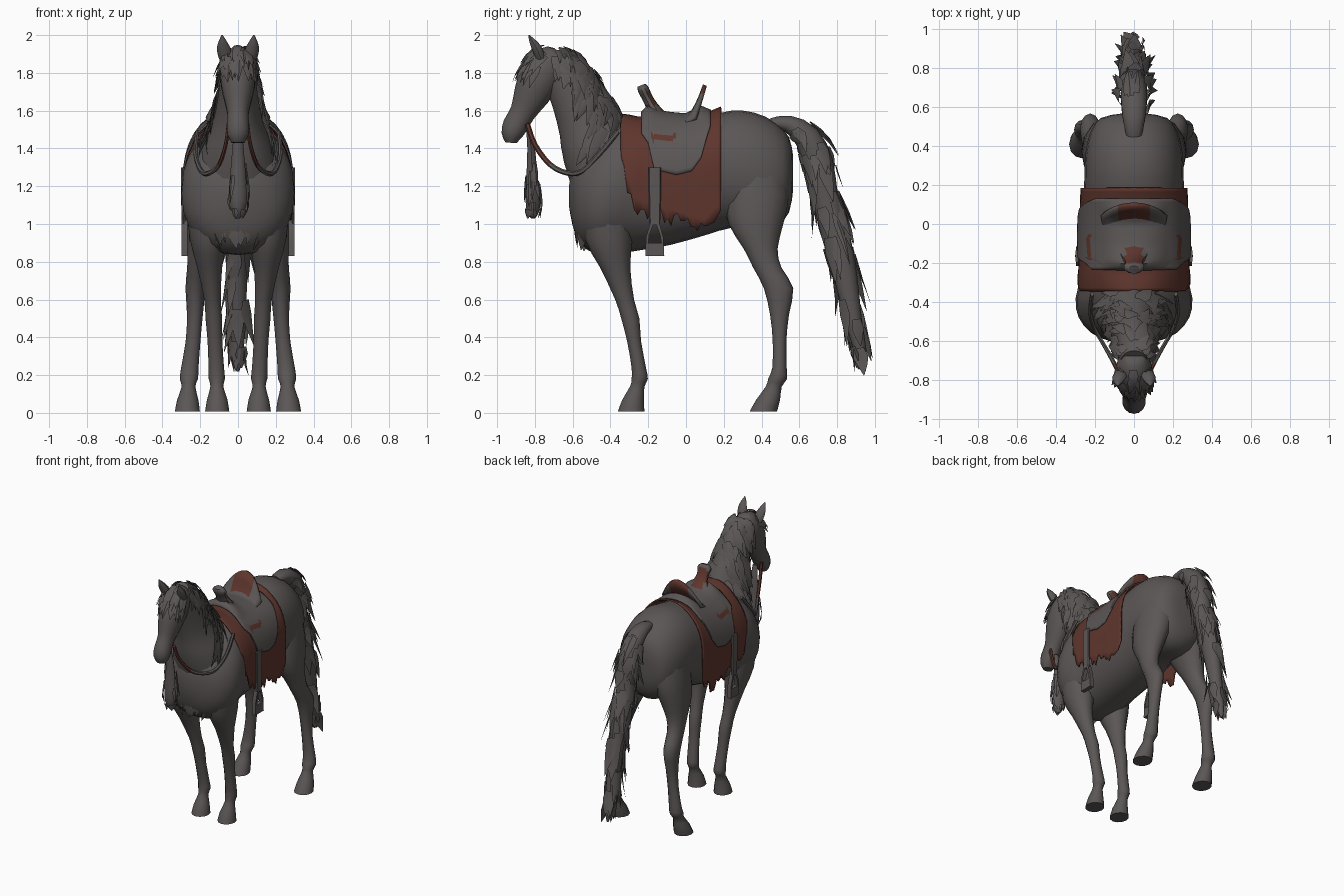
import bpy, math, random
from mathutils import Vector as V

if "Cube" in bpy.data.objects:
    bpy.data.objects.remove(bpy.data.objects["Cube"])

random.seed(4)
X = V((1, 0, 0))
DOWN, FORWARD = V((0, 0, -1)), V((0, -1, 0))


def material(name, rgb):
    m = bpy.data.materials.new(name)
    m.diffuse_color = (*rgb, 1)
    m.use_nodes = True
    m.node_tree.nodes["Principled BSDF"].inputs["Base Color"].default_value = m.diffuse_color
    return m


GREY = material("grey coat", (0.105, 0.094, 0.091))
BROWN = material("red brown cloth", (0.112, 0.036, 0.026))


def add(name, verts, faces, rule=None, base=0, angle=45, thick=0):
    me = bpy.data.meshes.new(name)
    me.from_pydata([tuple(v) for v in verts], [], faces)
    me.materials.append(GREY)
    me.materials.append(BROWN)
    for p in me.polygons:
        p.use_smooth = True
        p.material_index = int(rule(p.center)) if rule else base
    me.set_sharp_from_angle(angle=math.radians(angle))
    ob = bpy.data.objects.new(name, me)
    bpy.context.collection.objects.link(ob)
    if thick:
        mod = ob.modifiers.new("thickness", "SOLIDIFY")
        mod.thickness = thick
        mod.offset = 0
    return ob


def station(path, u):
    """Smooth (Catmull-Rom) sample of x, y, z, side radius, depth radius."""
    n = len(path) - 1
    i = min(int(u), n - 1)
    t = u - i
    a, b, c, d = (path[max(0, min(n, i + k))] for k in (-1, 0, 1, 2))
    return [0.5 * (2 * q + (r - p) * t + (2 * p - 5 * q + 4 * r - s) * t * t
                   + (3 * q - p - 3 * r + s) * t ** 3) for p, q, r, s in zip(a, b, c, d)]


def pt(path, u, ang, off=0.0, axis=None, power=1.0):
    n = len(path) - 1
    u = max(0, min(n, u))
    x, y, z, rx, rd = station(path, u)
    if axis is None:
        e, f = station(path, max(0, u - .1)), station(path, min(n, u + .1))
        T = (V(f[:3]) - V(e[:3])).normalized()
    else:
        T = axis
    side = (X - T * X.dot(T)).normalized()
    up = T.cross(side)
    s, c = math.sin(ang), math.cos(ang)
    s = math.copysign(abs(s) ** power, s)
    c = math.copysign(abs(c) ** power, c)
    return V((x, y, z)) + side * s * (rx + off) + up * c * (rd + off)


def tube(name, path, n=12, sub=2, axis=None, power=1.0, **kw):
    count = (len(path) - 1) * sub + 1
    verts = [pt(path, k / sub, 2 * math.pi * j / n, 0, axis, power)
             for k in range(count) for j in range(n)]
    faces = [(k * n + j, k * n + (j + 1) % n, (k + 1) * n + (j + 1) % n, (k + 1) * n + j)
             for k in range(count - 1) for j in range(n)]
    faces += [tuple(range(n))[::-1], tuple(range((count - 1) * n, count * n))]
    return add(name, verts, faces, **kw)


def locks(name, path, count, pick, width):
    """Tapered hair strips; pick() gives start u, angle, u run, angle run, end lift."""
    verts, faces = [], []
    shape = (0.7, 1.0, 0.65, 0.05)
    for _ in range(count):
        u, a, du, da, lift = pick()
        w = width * random.uniform(.6, 1.3)
        c = [pt(path, u + du * k / 3, a + da * k / 3, .006 + lift * (k / 3) ** 2) for k in range(4)]
        c[3] += DOWN * abs(lift) * .6
        o = pt(path, u, a, -.03) - c[0]
        across = (c[3] - c[0]).cross(o).normalized()
        b = len(verts)
        for k in range(4):
            verts += [c[k] - across * w * shape[k], c[k] + o * -.2 * shape[k], c[k] + across * w * shape[k]]
        for k in range(3):
            for j in range(2):
                q = b + k * 3 + j
                faces.append((q, q + 1, q + 4, q + 3))
    add(name, verts, faces, angle=35)


# Body: y, top, bottom, half width
BODY = [(.567, 1.36, 1.18, .07), (.545, 1.46, 1.06, .17), (.47, 1.54, .98, .225),
        (.36, 1.59, .97, .25), (.24, 1.6, .98, .255), (.1, 1.57, .94, .26),
        (-.08, 1.55, .89, .265), (-.25, 1.55, .86, .27), (-.38, 1.52, .84, .3),
        (-.48, 1.44, .84, .285), (-.56, 1.36, .9, .22), (-.6, 1.29, .99, .13), (-.62, 1.2, 1.1, .04)]
BODY = [(0, y, (t + b) / 2, w, (t - b) / 2) for y, t, b, w in BODY]
tube("body", BODY, 24, 2, FORWARD, .93)

# Neck and head
NECK = [(0, -.4, 1.27, .23, .22), (0, -.46, 1.4, .19, .2), (0, -.505, 1.53, .135, .175),
        (0, -.575, 1.68, .105, .145), (0, -.64, 1.8, .09, .125), (0, -.71, 1.88, .07, .08)]
tube("neck", NECK, 16)
HEAD = [(0, -.67, 1.9, .05, .04), (0, -.715, 1.86, .085, .1), (0, -.775, 1.77, .095, .11),
        (0, -.82, 1.68, .08, .095), (0, -.865, 1.59, .058, .068), (0, -.905, 1.52, .06, .066),
        (0, -.922, 1.47, .056, .055), (0, -.925, 1.43, .035, .03)]
tube("head", HEAD, 14)

FRONT_LEG = [(.15, -.42, 1.15, .13, .14), (.155, -.41, .92, .1, .125), (.15, -.375, .77, .066, .08),
             (.135, -.325, .6, .044, .05), (.128, -.295, .5, .044, .048), (.122, -.275, .38, .039, .037),
             (.115, -.25, .24, .041, .038), (.112, -.245, .18, .043, .043), (.112, -.258, .14, .034, .038),
             (.11, -.28, .07, .054, .057), (.11, -.29, .008, .064, .07)]
HIND_LEG = [(.12, .37, 1.35, .11, .15), (.145, .375, 1.15, .115, .17), (.175, .37, 1.0, .095, .145),
            (.2, .395, .87, .068, .09), (.215, .43, .77, .054, .075), (.225, .49, .66, .053, .078),
            (.228, .495, .52, .042, .05), (.238, .495, .38, .039, .036), (.255, .495, .24, .046, .038),
            (.26, .485, .18, .048, .05), (.262, .465, .14, .036, .042), (.266, .435, .07, .056, .063),
            (.268, .41, .008, .066, .072)]
EAR = [(.065, -.77, 1.88, .036, .026), (.077, -.79, 1.93, .036, .026), (.082, -.815, 1.97, .02, .016),
       (.084, -.832, 2.0, .003, .003)]
REIN = [(.05, -.84, 1.53, .011, .014), (.065, -.8, 1.42, .011, .014), (.1, -.72, 1.315, .011, .014),
        (.15, -.63, 1.27, .011, .014), (.195, -.55, 1.28, .011, .014), (.225, -.46, 1.37, .011, .014),
        (.215, -.36, 1.49, .011, .014)]


def mirrored(path, s):
    return [(p[0] * s, *p[1:]) for p in path]


for s, label in ((-1, "left"), (1, "right")):
    tube("front_leg_" + label, mirrored(FRONT_LEG, s), 12, 2, DOWN)
    tube("hind_leg_" + label, mirrored(HIND_LEG, s), 12, 2, DOWN)
    tube("ear_" + label, mirrored(EAR, s), 8, 2)
    tube("rein_" + label, mirrored(REIN, s), 6, 3, rule=lambda c: c.y < -.72)

# Mane, forelock, chest tufts
R = random.uniform


def mane_pick():
    s = random.choice((-1, 1))
    return R(1.2, 5), s * R(0, 1.5), -R(.4, 1), s * R(.2, .8), R(0, .035)


locks("mane", NECK, 115, mane_pick, .034)
locks("forelock", HEAD, 32, lambda: (R(.6, 1.8), R(-1.3, 1.3), R(.6, 1.1), R(-.2, .2), R(0, .03)), .024)
CHEST = [(0, -.49, 1.1, .2, .1), (0, -.52, .95, .13, .06), (0, -.54, .82, .05, .02)]
locks("chest_tufts", CHEST, 18, lambda: (R(0, .9), R(-1.5, 1.5), R(.6, 1), R(-.1, .1), R(0, .01)), .03)

# Tail
TAIL = [(0, .45, 1.53, .04, .03), (0, .54, 1.53, .06, .045), (0, .64, 1.46, .07, .07),
        (0, .7, 1.32, .07, .08), (0, .735, 1.15, .06, .07), (0, .79, .95, .055, .075),
        (0, .845, .72, .05, .062), (0, .885, .5, .045, .045), (0, .925, .32, .03, .032), (0, .945, .22, .008, .008)]
tube("tail", TAIL, 10)
locks("tail_locks", TAIL, 85, lambda: (R(1.3, 8), R(0, 6.28), R(.6, 1.1), R(-.3, .3), R(0, .06)), .032)

# Hanging chin tassel
TASSEL = [(0, -.835, 1.5, .02, .012), (0, -.82, 1.4, .03, .02), (0, -.815, 1.25, .042, .03),
          (0, -.81, 1.13, .05, .04), (0, -.81, 1.06, .03, .03), (0, -.81, 1.03, .01, .01)]
tube("chin_tassel", TASSEL, 8)
locks("tassel_locks", TASSEL, 16, lambda: (R(1.5, 4), R(0, 6.28), R(.8, 1.2), 0, R(0, .015)), .018)


def body_u(y):
    u = 0
    while u < 12 and station(BODY, u)[1] > y:
        u += .02
    return u


def lerp(table, v):
    for (a, p), (b, q) in zip(table, table[1:]):
        if v <= b:
            return p + (q - p) * max(0, (v - a) / (b - a))
    return table[-1][1]


def drape(name, y0, y1, cols, hem, off, ragged=0, lift=None, rows=12, **kw):
    """Sheet laid over the back, hanging straight below the widest point."""
    verts, faces = [], []
    for i in range(cols + 1):
        y = y0 + (y1 - y0) * i / cols
        _, _, zc, rx, rd = station(BODY, body_u(y))
        rx = min(rx, .272)
        for j in range(-rows, rows + 1):
            s = -1 if j < 0 else 1
            low = lerp(hem, y) + (R(-ragged, ragged) if abs(j) == rows else 0)
            c = max(-1, min(1, (low - zc) / (rd + off)))
            end = math.acos(math.copysign(abs(c) ** (1 / .9), c))
            a = end * abs(j) / rows
            ca, sa = math.cos(a), math.sin(a)
            z = zc + (rd + off) * math.copysign(abs(ca) ** .9, ca)
            x = s * (rx + off) * (1 if ca < 0 else abs(sa) ** .9)
            if lift:
                z += lerp(lift, y) * max(0, 1 - (x / .17) ** 2)
            verts.append((x, y, z))
    w = 2 * rows + 1
    for i in range(cols):
        for j in range(w - 1):
            k = i * w + j
            faces.append((k, k + w, k + w + 1, k + 1))
    return add(name, verts, faces, thick=.01, **kw)


# Saddle blanket and saddle
drape("saddle_blanket", -.345, .185, 30,
      [(-.345, 1.36), (-.31, 1.2), (-.27, 1.08), (-.1, 1.03), (.1, .98), (.14, 1.03), (.185, 1.06)],
      .013, .04, lift=[(-.35, .035), (-.25, 0), (.1, 0), (.185, .015)], base=1)
drape("saddle", -.235, .13, 22,
      [(-.235, 1.48), (-.2, 1.43), (-.17, 1.29), (-.05, 1.26), (.03, 1.28), (.08, 1.35), (.11, 1.46), (.13, 1.52)],
      .025, 0, lift=[(-.25, .0), (-.2, .05), (-.12, .02), (0, .0), (.08, .03), (.13, 0)], rows=26,
      rule=lambda c: -.18 < c.y < -.05 and 1.443 < c.z < 1.472)
HORN = [(0, -.11, 1.54, .11, .04), (0, -.165, 1.6, .07, .035), (0, -.2, 1.66, .045, .028),
        (0, -.225, 1.71, .055, .03), (0, -.235, 1.735, .03, .022)]
tube("saddle_horn", HORN, 10, 3, rule=lambda c: c.y > -.2 and c.z > 1.585 and abs(c.x) < .045)

# Cantle: curved upright sheet behind the seat
cv, cf = [], []
for i in range(13):
    t = i / 6 - 1
    for k in range(5):
        h = k / 4
        cv.append((.15 * t * (1 + .1 * h), .0 + .1 * h - .05 * t * t,
                   1.555 - .04 * t * t + (.06 * h + .12 * h * h) * (1 - .75 * t * t)))
for i in range(12):
    for k in range(4):
        q = i * 5 + k
        cf.append((q, q + 5, q + 6, q + 1))
add("saddle_cantle", cv, cf, rule=lambda c: abs(c.x) < .075 and c.z > 1.58, thick=.022)


# Stirrup straps and stirrups
def plate(name, outer, inner, x, depth):
    n = len(outer)
    loops = [(outer, -depth), (outer, depth), (inner, depth), (inner, -depth)]
    verts = [(x + d, y, z) for loop, d in loops for y, z in loop]
    faces = [(a * n + i, a * n + (i + 1) % n, (a + 1) % 4 * n + (i + 1) % n, (a + 1) % 4 * n + i)
             for a in range(4) for i in range(n)]
    add(name, verts, faces)


for s, label in ((-1, "left"), (1, "right")):
    strap = [(s * .293, -.165, 1.3, .009, .033), (s * .293, -.165, 1.15, .009, .032), (s * .288, -.165, 1.0, .009, .028)]
    tube("stirrup_strap_" + label, strap, 8, 2, DOWN, .5)
    plate("stirrup_" + label,
          [(-.215, .83), (-.115, .83), (-.12, .93), (-.145, 1.02), (-.185, 1.02), (-.212, .93)],
          [(-.2, .9), (-.13, .9), (-.137, .94), (-.157, .995), (-.175, .995), (-.195, .94)], s * .283, .015)
